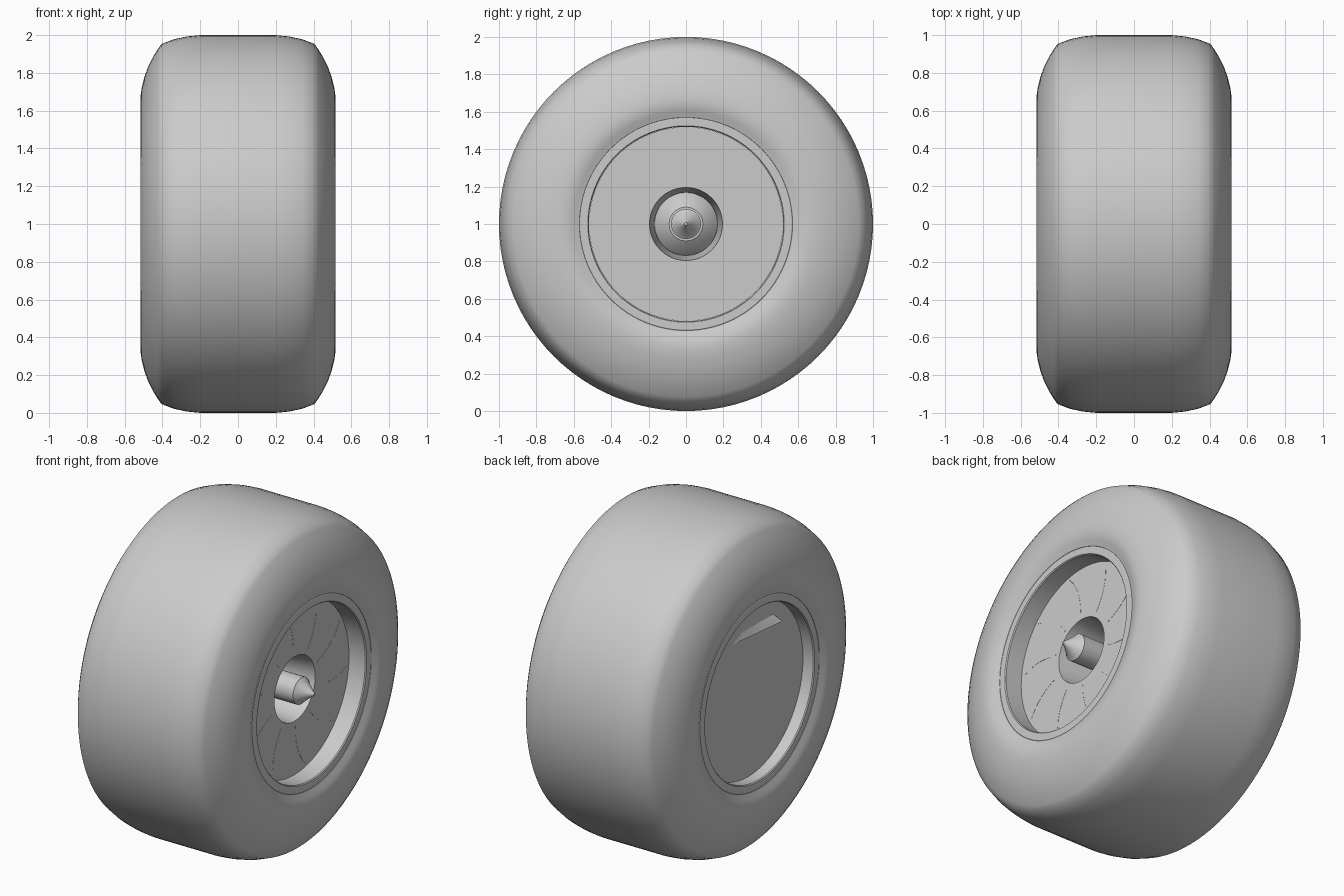
import bpy, bmesh, math
from mathutils import Matrix, Vector

if "Cube" in bpy.data.objects:
    bpy.data.objects.remove(bpy.data.objects["Cube"])

grey = bpy.data.materials.new("plain_grey")
grey.use_nodes = True
grey.diffuse_color = (0.6, 0.6, 0.6, 1)
grey.node_tree.nodes["Principled BSDF"].inputs["Base Color"].default_value = (0.6, 0.6, 0.6, 1)
AXLE = Vector((0, 0, 1))


def finish(name, bm, angle=30):
    """Turn a bmesh built around the origin into an object on the axle line."""
    bmesh.ops.remove_doubles(bm, verts=bm.verts, dist=1e-5)
    bmesh.ops.recalc_face_normals(bm, faces=bm.faces)
    bmesh.ops.translate(bm, verts=bm.verts, vec=AXLE)
    mesh = bpy.data.meshes.new(name)
    bm.to_mesh(mesh)
    bm.free()
    mesh.materials.append(grey)
    ob = bpy.data.objects.new(name, mesh)
    bpy.context.collection.objects.link(ob)
    bpy.ops.object.select_all(action='DESELECT')
    ob.select_set(True)
    bpy.context.view_layer.objects.active = ob
    bpy.ops.object.shade_smooth_by_angle(angle=math.radians(angle))
    return ob


def lathe(name, profile, closed=True, angle=30, steps=96):
    """Spin (x, radius) points around the x axis."""
    bm = bmesh.new()
    verts = [bm.verts.new((x, 0, r)) for x, r in profile]
    pairs = list(zip(verts, verts[1:]))
    if closed:
        pairs.append((verts[-1], verts[0]))
    edges = [bm.edges.new(p) for p in pairs]
    bmesh.ops.spin(bm, geom=verts + edges, cent=(0, 0, 0), axis=(1, 0, 0),
                   angle=math.tau, steps=steps, use_duplicate=False)
    return finish(name, bm, angle)


# Tyre: crowned tread, shoulder crease, bulging sidewall tucked in at the bead
half = [(0.2, 1.0), (0.27, 0.993), (0.34, 0.978), (0.405, 0.953), (0.425, 0.925),
        (0.45, 0.885), (0.475, 0.835), (0.495, 0.78), (0.51, 0.72), (0.517, 0.67),
        (0.515, 0.635), (0.507, 0.605), (0.497, 0.583), (0.493, 0.57), (0.45, 0.55)]
lathe("tyre", half + [(-x, r) for x, r in reversed(half)], angle=40)

# Rim barrel with flat lips on both sides
lip = [(0.45, 0.56), (0.491, 0.57), (0.494, 0.565), (0.494, 0.525), (0.488, 0.52)]
lathe("rim", lip + [(-x, r) for x, r in reversed(lip)])

# Outer cover disc with a tapering centre opening
lathe("outer_cover", [(0.38, 0.519), (0.38, 0.195), (0.16, 0.168),
                      (0.14, 0.2), (0.36, 0.225), (0.36, 0.519)])

# Solid inner cover disc
lathe("inner_cover", [(-0.42, 0), (-0.42, 0.519), (-0.4, 0.519), (-0.4, 0)], closed=False)

# Hub cone, axle shaft and pointed wheel nut
lathe("hub", [(0.1, 0), (0.1, 0.19), (0.14, 0.168), (0.2, 0.09), (0.2, 0)],
      closed=False, steps=48)
lathe("axle_nut", [(0.15, 0), (0.15, 0.08), (0.425, 0.08), (0.432, 0.07),
                   (0.5, 0.014), (0.512, 0.008), (0.514, 0)], closed=False, steps=48)

# Ten thin curved spokes lying flush with the outer cover
bm = bmesh.new()
for i in range(10):
    rows = []
    for k in range(7):
        r = 0.23 + 0.045 * k
        a = math.radians(20 + 36 * i + 10 * (k / 6) ** 2)
        out = Vector((0, math.cos(a), math.sin(a)))
        side = Vector((0, -out.z, out.y)) * 0.004
        rows.append([bm.verts.new(out * r + s * side + Vector((x, 0, 0)))
                     for s, x in ((-1, 0.3), (-1, 0.381), (1, 0.381), (1, 0.3))])
    for a, b in zip(rows, rows[1:]):
        for j in range(4):
            bm.faces.new((a[j], a[(j + 1) % 4], b[(j + 1) % 4], b[j]))
    bm.faces.new(rows[0])
    bm.faces.new(rows[-1])
finish("spokes", bm)

# Struts joining the hub to the wheel behind the outer cover
bm = bmesh.new()
for i in range(5):
    turn = Matrix.Rotation(math.tau * i / 5, 4, 'X')
    bmesh.ops.create_cube(bm, size=1, matrix=turn @ Matrix.Translation((0.12, 0, 0.34))
                          @ Matrix.Diagonal((0.04, 0.06, 0.38, 1)))
finish("hub_struts", bm)

# Wedge shaped duct edge poking through the inner cover
bm = bmesh.new()
corners = [(-0.41, 0.28, 0.34), (-0.41, 0.15, 0.39), (-0.41, -0.23, 0.385),
           (-0.41, -0.28, 0.3), (-0.455, -0.27, 0.325)]
bmesh.ops.convex_hull(bm, input=[bm.verts.new(c) for c in corners])
finish("duct_edge", bm)
